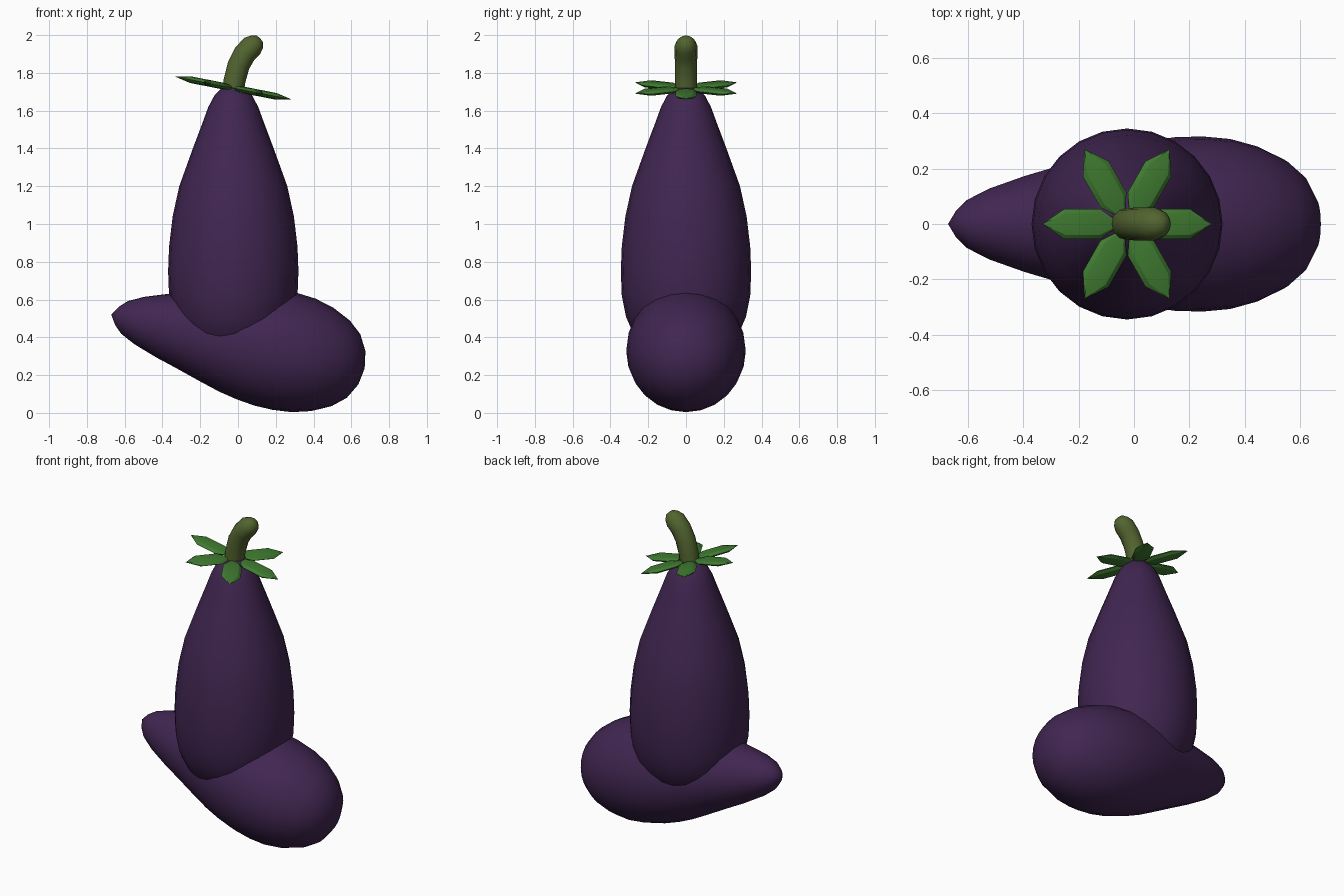
import bpy, bmesh, math
from mathutils import Vector, Matrix

if "Cube" in bpy.data.objects:
    bpy.data.objects.remove(bpy.data.objects["Cube"])


def material(name, rgb):
    m = bpy.data.materials.new(name)
    m.diffuse_color = (*rgb, 1)
    m.use_nodes = True
    m.node_tree.nodes["Principled BSDF"].inputs["Base Color"].default_value = m.diffuse_color
    return m


purple = material("aubergine purple", (0.052, 0.019, 0.082))
green = material("leaf green", (0.050, 0.195, 0.030))
olive = material("stem olive", (0.085, 0.128, 0.029))


def finish(name, bm, mat, angle):
    bmesh.ops.recalc_face_normals(bm, faces=bm.faces)
    me = bpy.data.meshes.new(name)
    bm.to_mesh(me)
    bm.free()
    me.materials.append(mat)
    ob = bpy.data.objects.new(name, me)
    bpy.context.collection.objects.link(ob)
    bpy.context.view_layer.objects.active = ob
    ob.select_set(True)
    bpy.ops.object.shade_smooth_by_angle(angle=math.radians(angle))
    ob.select_set(False)
    return ob


def skin(rings, sides):
    """Rings of (centre, direction, radius) bridged to a tube; radius 0 makes a pole."""
    bm = bmesh.new()
    loops = []
    for c, d, r in rings:
        c, d = Vector(c), Vector(d).normalized()
        v = Vector((0, 1, 0))
        u = v.cross(d).normalized()
        n = 1 if r == 0 else sides
        loops.append([bm.verts.new(c + r * (math.cos(a) * u + math.sin(a) * v))
                      for a in (2 * math.pi * i / sides for i in range(n))])
    for a, b in zip(loops, loops[1:]):
        for i in range(sides):
            j = (i + 1) % sides
            q = [a[i % len(a)], a[j % len(a)], b[j % len(b)], b[i % len(b)]]
            bm.faces.new(list(dict.fromkeys(q)))
    return bm


def lathe(profile, sides):
    return skin([((0, 0, t), (0, 0, 1), r) for t, r in profile], sides)


# Upright aubergine
upright = finish("upright_aubergine", lathe(
    [(0.25, 0), (0.27, 0.1), (0.33, 0.2), (0.41, 0.275), (0.51, 0.318),
     (0.62, 0.34), (0.75, 0.345), (0.88, 0.34), (1.04, 0.321), (1.2, 0.286),
     (1.4, 0.214), (1.53, 0.165), (1.62, 0.132), (1.68, 0.1), (1.72, 0.06),
     (1.74, 0)], 24), purple, 60)
upright.location.x = -0.025

# Lying aubergine, thin end tipped up to the left
lying = finish("lying_aubergine", lathe(
    [(-0.43, 0), (-0.415, 0.09), (-0.37, 0.172), (-0.30, 0.232), (-0.2, 0.28),
     (-0.1, 0.307), (0, 0.316), (0.1, 0.314), (0.2, 0.301), (0.3, 0.28),
     (0.41, 0.248), (0.55, 0.205), (0.66, 0.173), (0.79, 0.128), (0.87, 0.088),
     (0.91, 0.05), (0.942, 0)], 24), purple, 60)
lying.location = (0.25, 0, 0.325)
lying.rotation_euler.y = math.radians(-78)

# Six flattened leaves around a tilted crown
tilt = Matrix.Translation((-0.025, 0, 1.72)) @ Matrix.Rotation(math.radians(11), 4, 'Y')
for i in range(6):
    bm = lathe([(0.02, 0), (0.10, 0.055), (0.23, 0.055), (0.312, 0)], 8)
    bm.transform(Matrix.Diagonal((0.32, 1, 1, 1)))
    bm.transform(Matrix.Rotation(math.pi / 2, 4, 'Y'))
    leaf = finish(f"leaf_{i + 1}", bm, green, 30)
    leaf.matrix_world = tilt @ Matrix.Rotation(math.radians(60 * i), 4, 'Z')

# Bent stem with a blunt end
finish("stem", skin(
    [((-0.03, 0, 1.68), (0, 0, 1), 0), ((-0.03, 0, 1.68), (0, 0, 1), 0.058),
     ((-0.018, 0, 1.76), (0.15, 0, 1), 0.058), ((0.003, 0, 1.84), (0.35, 0, 1), 0.059),
     ((0.035, 0, 1.9), (0.65, 0, 1), 0.06), ((0.075, 0, 1.943), (1, 0, 1), 0.06),
     ((0.099, 0, 1.963), (1, 0, 0.95), 0.047), ((0.116, 0, 1.98), (1, 0, 0.95), 0.025),
     ((0.118, 0, 1.982), (1, 0, 0.95), 0)], 12), olive, 50)
